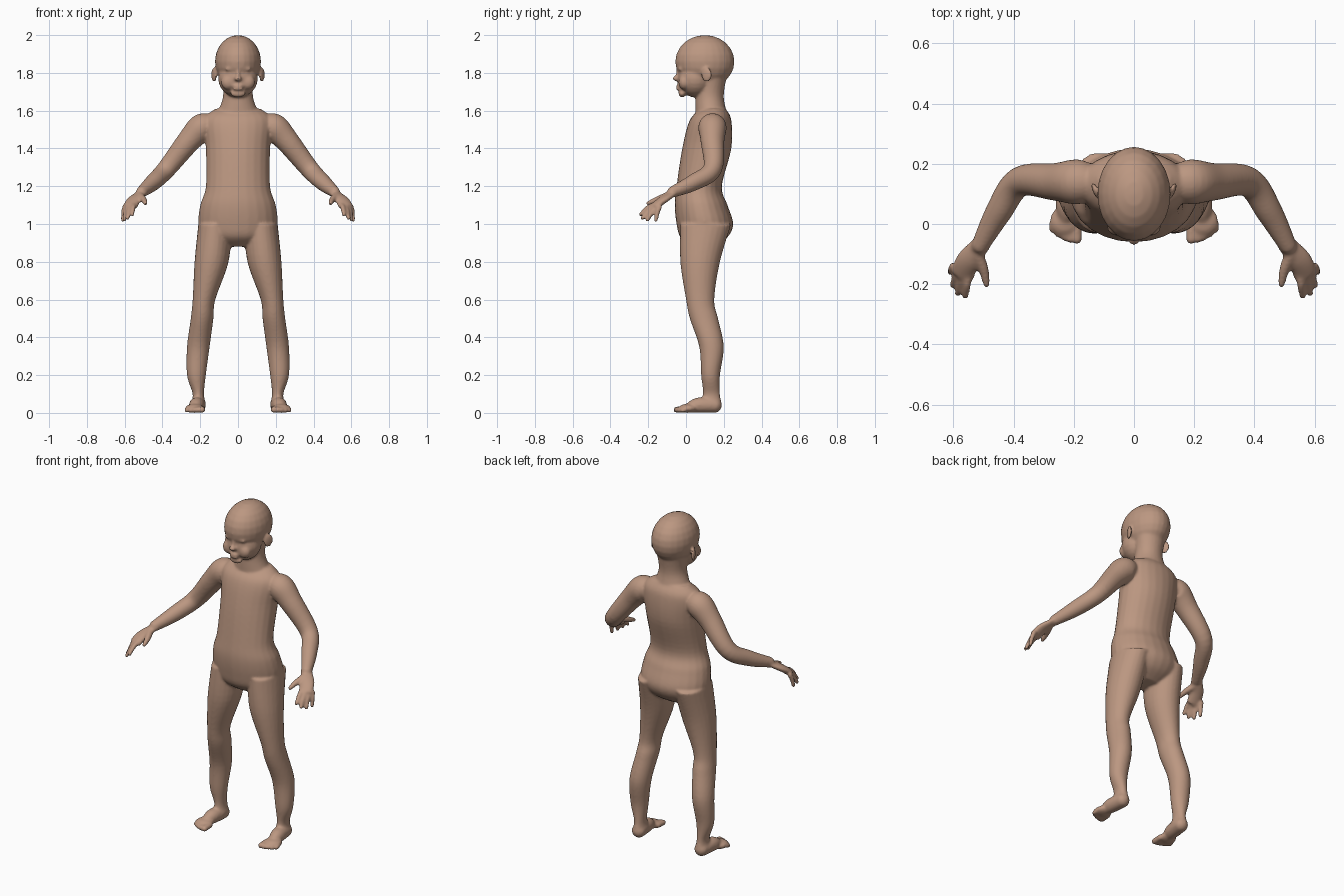
import bpy, bmesh, math
from mathutils import Vector, Matrix

default_cube = bpy.data.objects.get("Cube")
if default_cube:
    bpy.data.objects.remove(default_cube, do_unlink=True)

colour = (0.5, 0.31, 0.22, 1)
skin = bpy.data.materials.new("warm skin tan")
skin.use_nodes = True
skin.diffuse_color = colour
shader = skin.node_tree.nodes["Principled BSDF"]
shader.inputs["Base Color"].default_value = colour
shader.inputs["Roughness"].default_value = 0.7

bm = bmesh.new()
SEGMENTS = 24
STEPS = 6
UP = Vector((0, 0, 1))


def smooth_path(keys):
    """Pass a smooth spline through the key rows."""
    keys = [Vector(key) for key in keys]
    padded = [keys[0], *keys, keys[-1]]
    rows = []
    for before, start, end, after in zip(padded, keys, keys[1:], padded[3:]):
        leave, arrive = (end - before) / 2, (after - start) / 2
        for step in range(STEPS):
            t = step / STEPS
            ease = t * t * (3 - 2 * t)
            rows.append(start.lerp(end, ease) + leave * (t * (1 - t) ** 2)
                        - arrive * (t * t * (1 - t)))
    return rows + [keys[-1]]


def make_ring(centre, across, along):
    angles = [math.tau * index / SEGMENTS for index in range(SEGMENTS)]
    return [bm.verts.new(centre + across * math.cos(angle) + along * math.sin(angle))
            for angle in angles]


def bridge(rings):
    """Join the rings with faces and cap both ends."""
    for lower, upper in zip(rings, rings[1:]):
        for index in range(SEGMENTS):
            bm.faces.new((lower[index - 1], lower[index], upper[index], upper[index - 1]))
    bm.faces.new(rings[0])
    bm.faces.new(rings[-1])


def add_blob(centre, size, turn=0):
    matrix = (Matrix.Translation(centre) @ Matrix.Rotation(turn, 4, 'Z')
              @ Matrix.Diagonal((*size, 1)))
    bmesh.ops.create_uvsphere(bm, u_segments=SEGMENTS, v_segments=SEGMENTS // 2,
                              radius=1, matrix=matrix)


def add_column(keys):
    """Upright form; each key is height, middle x, front y, back y, half width."""
    rings = []
    for height, middle, front, back, width in smooth_path(keys):
        centre = Vector((middle, (front + back) / 2, height))
        rings.append(make_ring(centre, Vector((width, 0, 0)),
                               Vector((0, (back - front) / 2, 0))))
    bridge(rings)


def add_limb(keys, flatness=1):
    """Round-ended tube; each key is a point followed by a radius."""
    rows = smooth_path(keys)
    points = [Vector(row[:3]) for row in rows]
    rings = []
    for index, (point, row) in enumerate(zip(points, rows)):
        ahead = points[min(index + 1, len(points) - 1)]
        direction = (ahead - points[max(index - 1, 0)]).normalized()
        across = direction.cross(UP).normalized()
        rings.append(make_ring(point, across * row[3],
                               across.cross(direction) * row[3] * flatness))
    bridge(rings)
    for end in (0, -1):
        add_blob(points[end], [rows[end][3] * flatness] * 3)


# Head: cranium, jaw, chin and neck
add_blob((0, .1, 1.86), (.122, .157, .14))
add_blob((0, .05, 1.77), (.105, .095, .1))
add_blob((0, -.02, 1.69), (.04, .02, .02))
add_column([(1.8, 0, .06, .22, .09), (1.67, 0, .05, .2, .08), (1.55, 0, .05, .23, .13)])

# Face: nose, bridge, lips, eyelid, cheek and ear
add_blob((0, -.053, 1.77), (.02, .018, .014))
add_blob((0, -.04, 1.79), (.01, .015, .03))
for height in (1.715, 1.73):
    add_blob((0, -.04, height), (.028, .014, .008))
add_blob((.05, -.027, 1.82), (.02, .015, .01), .4)
add_blob((.05, -.01, 1.75), (.04, .03, .04))
add_blob((.127, .11, 1.79), (.01, .03, .04), -.4)

# Torso, a plain smooth mannequin form
add_column([(1.61, 0, .08, .21, .12), (1.55, 0, .02, .24, .18), (1.4, 0, -.02, .24, .17),
            (1.2, 0, -.05, .19, .17), (1.1, 0, -.06, .22, .2), (1, 0, -.05, .25, .21),
            (.93, 0, -.03, .22, .18), (.88, 0, .03, .15, .1)])

# Leg
add_column([(1, .12, -.03, .24, .09), (.8, .14, -.03, .18, .09), (.6, .18, 0, .15, .06),
            (.5, .19, .02, .17, .06), (.35, .21, .07, .2, .06), (.2, .22, .08, .18, .05),
            (.1, .21, .09, .18, .03), (.05, .21, .07, .19, .04)])

# Foot and toes
add_limb([(.21, .15, .04, .04), (.22, .06, .04, .04), (.23, 0, .02, .02)])
add_blob((.23, .01, .024), (.05, .05, .024))
for toe in range(5):
    x = .19 + toe * .02
    radius = .017 - toe * .001
    add_limb([(x, 0, .02, radius), (x, toe * toe * .002 - .05, radius, radius)])

# Arm
add_limb([(.14, .14, 1.51, .06), (.19, .14, 1.51, .075), (.26, .14, 1.44, .063),
          (.38, .14, 1.29, .05), (.45, .04, 1.22, .044), (.51, -.07, 1.17, .03)])

# Palm and thumb
add_limb([(.5, -.06, 1.17, .03), (.55, -.12, 1.13, .04), (.57, -.17, 1.09, .04)], .5)
add_limb([(.52, -.1, 1.15, .02), (.5, -.15, 1.13, .017), (.49, -.2, 1.11, .012)])

# Fingers fan out from the knuckles, the middle ones longest
reach = Vector((.01, -.02, -.01))
for finger in range(4):
    fan = finger / 3
    knuckle = Vector((.55, -.17, 1.1)).lerp(Vector((.6, -.14, 1.09)), fan)
    tip = Vector((.56, -.24, 1.05)).lerp(Vector((.61, -.16, 1.02)), fan)
    tip += reach * math.sin(math.pi * fan)
    joint = knuckle.lerp(tip, .5) + UP * .01
    add_limb([(*knuckle, .014), (*joint, .013), (*tip, .011)])

bmesh.ops.recalc_face_normals(bm, faces=bm.faces)
mesh = bpy.data.meshes.new("body")
bm.to_mesh(mesh)
bm.free()
mesh.materials.append(skin)
body = bpy.data.objects.new("body", mesh)
bpy.context.collection.objects.link(body)

# Mirror the left side, then fuse everything into one soft surface
mirror = body.modifiers.new("mirror", 'MIRROR')
mirror.use_mirror_merge = False
fuse = body.modifiers.new("fuse", 'REMESH')
fuse.mode = 'VOXEL'
fuse.voxel_size = 0.007
fuse.use_smooth_shade = True
soften = body.modifiers.new("soften", 'SMOOTH')
soften.factor = 0.5
soften.iterations = 6
